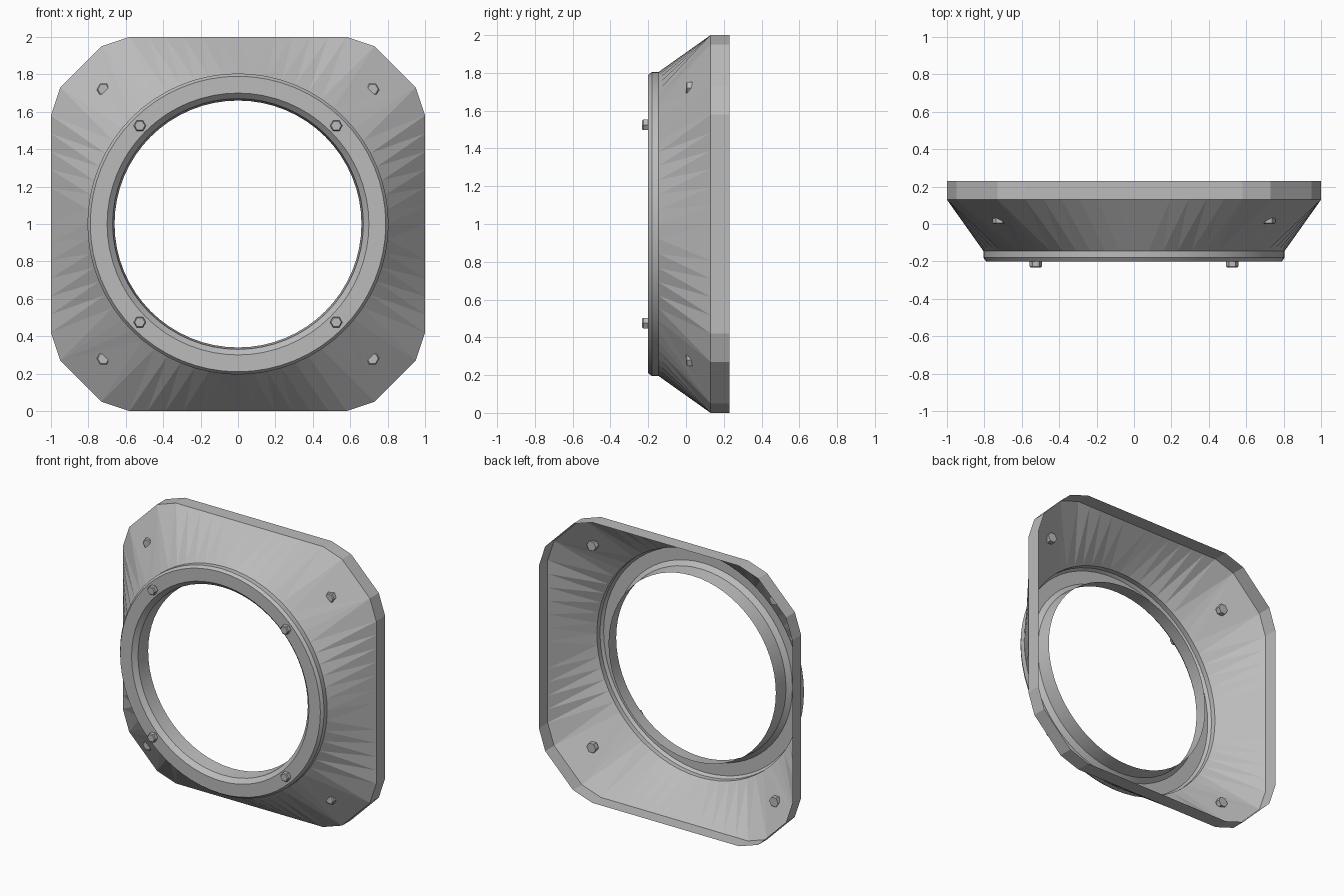
import bpy, bmesh, math
from mathutils import Vector

cube = bpy.data.objects.get("Cube")
if cube:
    bpy.data.objects.remove(cube, do_unlink=True)

grey = bpy.data.materials.new("plain grey")
grey.use_nodes = True
colour = (0.5, 0.5, 0.5, 1)
grey.diffuse_color = colour
grey.node_tree.nodes["Principled BSDF"].inputs["Base Color"].default_value = colour

SEG = 64      # sides of the round collar
SPLIT = 12    # divisions along each straight rim side


def finish(bm, name):
    bmesh.ops.recalc_face_normals(bm, faces=bm.faces)
    mesh = bpy.data.meshes.new(name)
    bm.to_mesh(mesh)
    bm.free()
    mesh.materials.append(grey)
    obj = bpy.data.objects.new(name, mesh)
    bpy.context.collection.objects.link(obj)
    return obj


def ring(bm, points, y):
    return [bm.verts.new((p.x, y, p.y + 1)) for p in points]


def circle(radius, n=SEG):
    return [Vector((radius * math.cos(math.tau * i / n),
                    radius * math.sin(math.tau * i / n))) for i in range(n)]


def bridge(bm, a, b):
    for i in range(len(a)):
        j = (i + 1) % len(a)
        bm.faces.new((a[i], a[j], b[j], b[i]))


def rim_outline():
    """Square with double-chamfered corners, counter-clockwise from +x."""
    quarter = [Vector((1, -0.58 + 1.16 * i / SPLIT)) for i in range(SPLIT + 1)]
    quarter += [Vector((0.95, 0.73)), Vector((0.73, 0.95))]
    pts = []
    for k in range(4):
        c, s = round(math.cos(k * math.pi / 2)), round(math.sin(k * math.pi / 2))
        pts += [Vector((c * p.x - s * p.y, s * p.x + c * p.y)) for p in quarter]
    half = SPLIT // 2
    return pts[half:] + pts[:half]


def stitch(bm, a, pa, b, pb):
    """Triangulate between two loops by stepping whichever lags in angle."""
    ang = lambda p: math.atan2(p.y, p.x) % math.tau
    ta = [ang(p) for p in pa] + [math.tau]
    tb = [ang(p) for p in pb] + [math.tau]
    i = j = 0
    while i < len(a) or j < len(b):
        va, vb = a[i % len(a)], b[j % len(b)]
        if j >= len(b) or (i < len(a) and ta[i + 1] <= tb[j + 1]):
            bm.faces.new((va, a[(i + 1) % len(a)], vb))
            i += 1
        else:
            bm.faces.new((va, b[(j + 1) % len(b)], vb))
            j += 1


# Flared shell: straight rim band and faceted slope down to the collar
bm = bmesh.new()
outline, neck = rim_outline(), circle(0.805)
rim_back, rim_front = ring(bm, outline, 0.23), ring(bm, outline, 0.13)
bridge(bm, rim_back, rim_front)
stitch(bm, rim_front, outline, ring(bm, neck, -0.145), neck)
finish(bm, "flared_shell")

# Collar: outer wall, bevel, flat front face, chamfer and bore
bm = bmesh.new()
profile = [(0.805, -0.145), (0.805, -0.18), (0.79, -0.2),
           (0.70, -0.2), (0.67, -0.17), (0.66, -0.07)]
loops = [ring(bm, circle(r), y) for r, y in profile]
for a, b in zip(loops, loops[1:]):
    bridge(bm, a, b)
collar = finish(bm, "front_collar")
bpy.context.view_layer.objects.active = collar
collar.select_set(True)
bpy.ops.object.shade_smooth_by_angle(angle=math.radians(15))


def bolt(name, x, z, front, back, radius):
    """Hexagonal bolt head with a small chamfer on its front edge."""
    bm = bmesh.new()
    steps = [(radius, back), (radius, front + 0.006), (radius * 0.82, front)]
    loops = [ring(bm, circle(r, 6), y) for r, y in steps]
    for a, b in zip(loops, loops[1:]):
        bridge(bm, a, b)
    bm.faces.new(loops[0])
    bm.faces.new(loops[-1])
    finish(bm, name).location = (x, 0, z)


# Bolts on the collar and through the shell corners
for sx, side in ((1, "left"), (-1, "right")):
    for sz, level in ((1, "upper"), (-1, "lower")):
        bolt(f"collar_bolt_{level}_{side}", sx * 0.525, sz * 0.525, -0.232, -0.2, 0.033)
        bolt(f"corner_bolt_{level}_{side}", sx * 0.72, sz * 0.72, 0.0, 0.04, 0.036)
